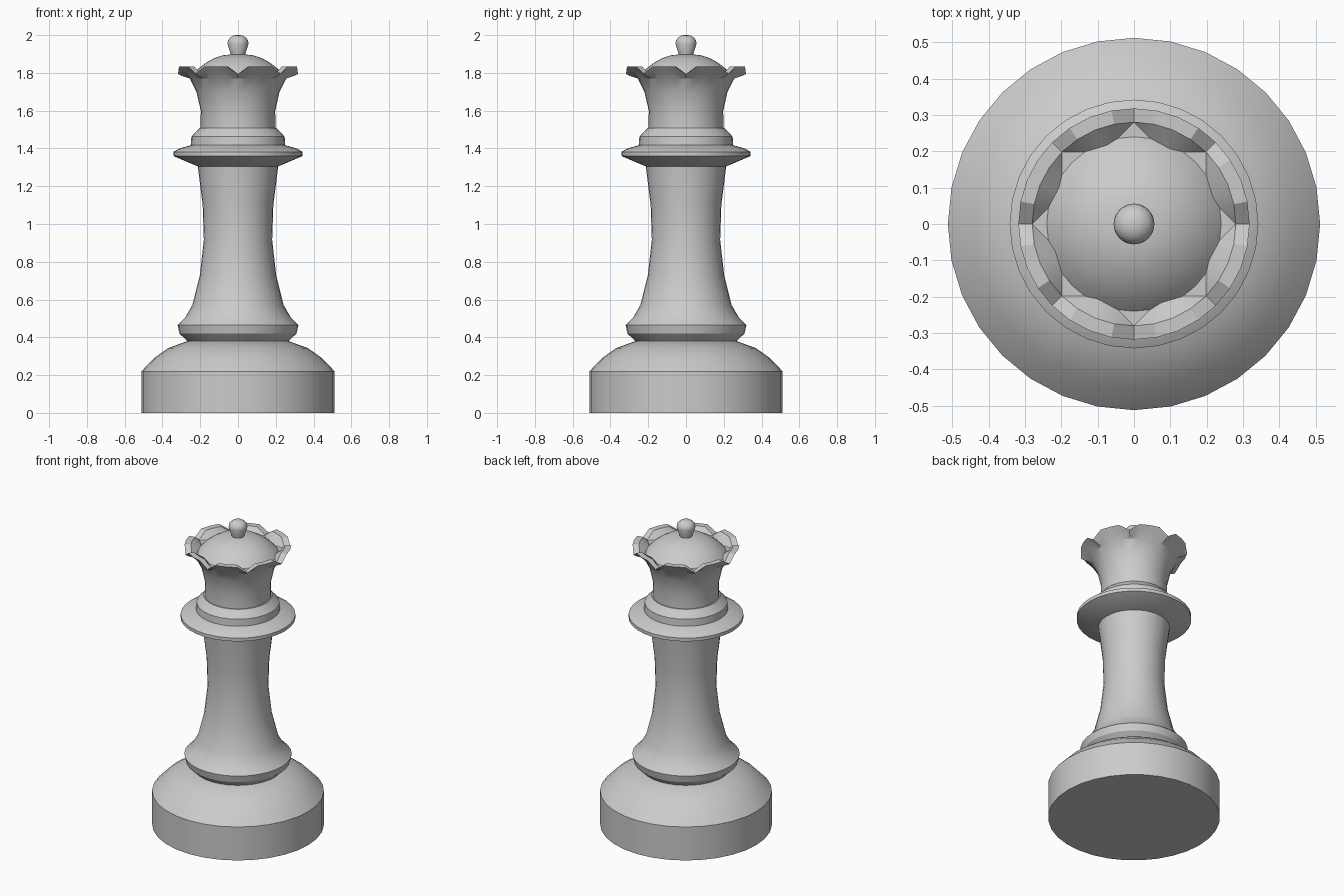
import bpy, bmesh, math

cube = bpy.data.objects.get("Cube")
if cube:
    bpy.data.objects.remove(cube)

SEGMENTS = 32
NOTCH_STEP = 4          # one crown notch every four segments

grey = bpy.data.materials.new("plain grey")
grey.use_nodes = True
grey.diffuse_color = (0.6, 0.6, 0.6, 1)
grey.node_tree.nodes["Principled BSDF"].inputs["Base Color"].default_value = (0.6, 0.6, 0.6, 1)


def loft(name, rings):
    """Closed solid from stacked rings; each ring is (radius, z) or a function of the segment index."""
    bm = bmesh.new()
    loops = []
    for ring in rings:
        loop = []
        for i in range(SEGMENTS):
            r, z = ring(i) if callable(ring) else ring
            a = math.tau * i / SEGMENTS
            loop.append(bm.verts.new((r * math.cos(a), r * math.sin(a), z)))
        loops.append(loop)
    for low, high in zip(loops, loops[1:]):
        for i in range(SEGMENTS):
            j = (i + 1) % SEGMENTS
            bm.faces.new((low[i], low[j], high[j], high[i]))
    bm.faces.new(loops[0][::-1])
    bm.faces.new(loops[-1])
    bmesh.ops.recalc_face_normals(bm, faces=bm.faces)
    mesh = bpy.data.meshes.new(name)
    bm.to_mesh(mesh)
    bm.free()
    mesh.materials.append(grey)
    obj = bpy.data.objects.new(name, mesh)
    bpy.context.collection.objects.link(obj)
    bpy.ops.object.select_all(action="DESELECT")
    obj.select_set(True)
    bpy.context.view_layer.objects.active = obj
    bpy.ops.object.shade_smooth_by_angle(angle=math.radians(30))
    return obj


def rim(radius):
    """Crown edge: flat tips with a V notch at every eighth of a turn."""
    return lambda i: (radius, 1.795 if i % NOTCH_STEP == 0 else 1.835)


def star_floor(i):
    """Floor outline of the crown: an eight-pointed star touching the notches."""
    step = i % NOTCH_STEP
    a = math.tau * min(step, NOTCH_STEP - step) / SEGMENTS
    return 0.28 * math.cos(math.pi / 4) / math.cos(math.pi / 4 - a), 1.79


# Foot and its sloping shoulder
loft("base", [(0.512, 0), (0.512, 0.22), (0.445, 0.29), (0.37, 0.343), (0.268, 0.38)])

# Flared foot ring and waisted stem
loft("stem", [(0.268, 0.38), (0.31, 0.42), (0.32, 0.465), (0.28, 0.505), (0.242, 0.57),
              (0.202, 0.73), (0.181, 0.915), (0.187, 1.10), (0.213, 1.305)])

# Wide disc with a stepped ring above it
loft("collar", [(0.213, 1.305), (0.342, 1.36), (0.342, 1.382), (0.31, 1.40), (0.25, 1.417),
                (0.247, 1.462), (0.205, 1.507)])

# Flared head with a notched rim and hollow top
loft("crown", [(0.198, 1.507), (0.197, 1.60), (0.22, 1.70), (0.255, 1.77),
               lambda i: (0.30, 1.785 if i % NOTCH_STEP == 0 else 1.815),
               rim(0.318), rim(0.28), star_floor])

# Rounded cap inside the crown
loft("dome", [(0.24, 1.77), (0.24, 1.79), (0.213, 1.82), (0.175, 1.85), (0.13, 1.876),
              (0.08, 1.893), (0.03, 1.898)])

# Small knob on top
loft("finial", [(0.036, 1.89), (0.056, 1.955), (0.053, 1.972), (0.042, 1.987),
                (0.025, 1.997), (0.008, 2.0)])
